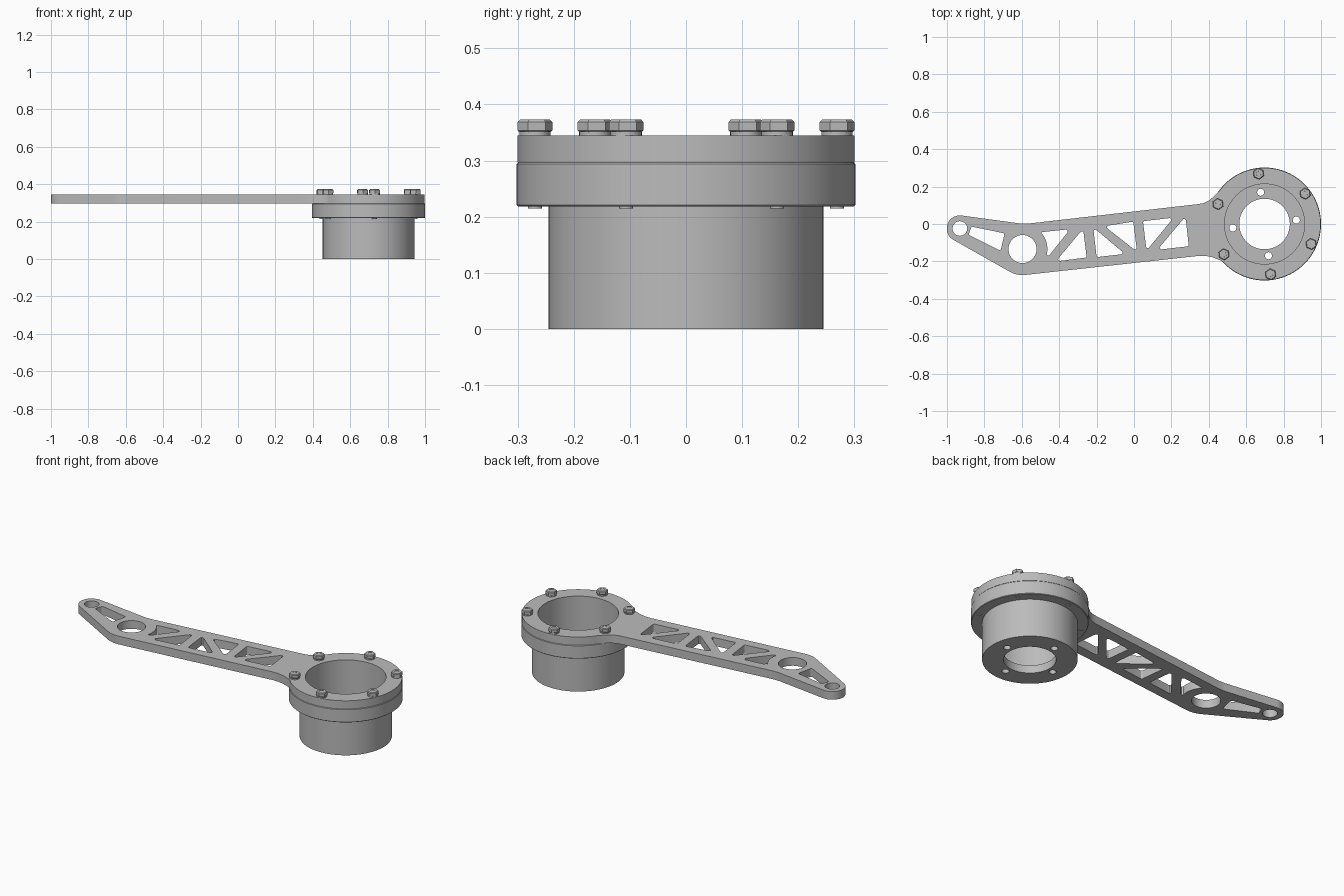
import bpy, bmesh, math
from mathutils import Vector

cube = bpy.data.objects.get("Cube")
if cube:
    bpy.data.objects.remove(cube)

metal = bpy.data.materials.new("grey metal")
metal.use_nodes = True
COLOUR = (0.5, 0.5, 0.5, 1)
metal.diffuse_color = COLOUR
metal.node_tree.nodes["Principled BSDF"].inputs["Base Color"].default_value = COLOUR

HUB = Vector((0.698, 0.0))
TILT = 36.8  # turn of the bolt pattern, in degrees


def polar(center, r, deg):
    a = math.radians(deg)
    return Vector((center[0] + r * math.cos(a), center[1] + r * math.sin(a)))


def arc(center, r, a0, a1, n):
    return [polar(center, r, a0 + (a1 - a0) * i / n) for i in range(n + 1)]


def circle(center, r, n=48):
    return arc(center, r, 0, 360, n)[:-1]


def rounded(corners, r, n=5):
    """Polygon with every corner filleted to radius r."""
    pts = [Vector(c) for c in corners]
    out = []
    for i, p in enumerate(pts):
        u = (pts[i - 1] - p).normalized()
        v = (pts[(i + 1) % len(pts)] - p).normalized()
        half = u.angle(v) / 2
        d = r / math.tan(half)
        a, b = p + u * d, p + v * d
        c = p + (u + v).normalized() * (r / math.sin(half))
        for k in range(n + 1):
            out.append(c + (a.lerp(b, k / n) - c).normalized() * r)
    return out


def finish(obj):
    obj.data.materials.clear()
    obj.data.materials.append(metal)
    bpy.ops.object.select_all(action="DESELECT")
    obj.select_set(True)
    bpy.context.view_layer.objects.active = obj
    bpy.ops.object.shade_smooth_by_angle(angle=math.radians(30))
    return obj


def plate(name, loops, z0, z1):
    """Flat plate: first loop is the outline, the rest are holes."""
    curve = bpy.data.curves.new(name, "CURVE")
    curve.dimensions = "2D"
    curve.fill_mode = "BOTH"
    curve.extrude = (z1 - z0) / 2
    for loop in loops:
        s = curve.splines.new("POLY")
        s.points.add(len(loop) - 1)
        for pt, p in zip(s.points, loop):
            pt.co = (p[0], p[1], 0, 1)
        s.use_cyclic_u = True
    tmp = bpy.data.objects.new(name, curve)
    bpy.context.collection.objects.link(tmp)
    dg = bpy.context.evaluated_depsgraph_get()
    mesh = bpy.data.meshes.new_from_object(tmp.evaluated_get(dg))
    bpy.data.objects.remove(tmp)
    bpy.data.curves.remove(curve)
    bm = bmesh.new()
    bm.from_mesh(mesh)
    bmesh.ops.translate(bm, verts=bm.verts, vec=(0, 0, (z0 + z1) / 2))
    bmesh.ops.remove_doubles(bm, verts=bm.verts, dist=1e-5)
    bmesh.ops.recalc_face_normals(bm, faces=bm.faces)
    bm.to_mesh(mesh)
    bm.free()
    obj = bpy.data.objects.new(name, mesh)
    bpy.context.collection.objects.link(obj)
    return finish(obj)


def lathe(name, center, profile, segs, turn=0):
    """Closed (radius, z) profile turned about a vertical axis."""
    bm = bmesh.new()
    rings = []
    for i in range(segs):
        row = []
        for r, z in profile:
            p = polar(center, r, turn + 360 * i / segs)
            row.append(bm.verts.new((p.x, p.y, z)))
        rings.append(row)
    m = len(profile)
    for i in range(segs):
        a, b = rings[i], rings[(i + 1) % segs]
        for j in range(m):
            k = (j + 1) % m
            bm.faces.new((a[j], b[j], b[k], a[k]))
    bmesh.ops.recalc_face_normals(bm, faces=bm.faces)
    mesh = bpy.data.meshes.new(name)
    bm.to_mesh(mesh)
    bm.free()
    obj = bpy.data.objects.new(name, mesh)
    bpy.context.collection.objects.link(obj)
    return finish(obj)


def cylinder(name, center, r, z0, z1):
    bpy.ops.mesh.primitive_cylinder_add(
        vertices=24, radius=r, depth=z1 - z0,
        location=(center[0], center[1], (z0 + z1) / 2))
    obj = bpy.context.object
    obj.name = name
    return finish(obj)


# Arm outline: hub rim, lower edge, elbow, rounded tip, upper edge
TIP, ELBOW = (-0.931, -0.024), (-0.596, -0.134)
outline = arc(HUB, 0.3, -138, 145, 80)
outline += [(0.42, 0.141), (0.395, 0.122), (0.37, 0.111), (0.34, 0.106)]
outline += [(-0.55, 0.004), (-0.58, 0.002), (-0.61, 0.003)]
outline += arc(TIP, 0.07, 80, 241, 20)
outline += arc(ELBOW, 0.139, 241, 276, 10)
outline += [(0.35, -0.170), (0.385, -0.171), (0.42, -0.178), (0.45, -0.190)]

# Truss windows in the arm
windows = [
    [(-0.868, -0.014), (-0.692, -0.050), (-0.713, -0.144), (-0.885, -0.058)],
    [(-0.258, -0.020), (-0.252, -0.182), (-0.415, -0.200)],
    [(-0.218, -0.018), (-0.200, -0.177), (-0.048, -0.160)],
    [(-0.157, -0.012), (-0.004, 0.013), (0.016, -0.148)],
    [(0.048, 0.015), (0.212, 0.034), (0.067, -0.142)],
    [(0.272, 0.041), (0.296, -0.118), (0.126, -0.138)],
]
windows[1] = [(-0.272, -0.026), (-0.253, -0.179), (-0.418, -0.200)]
windows[5] = [(0.275, 0.040), (0.293, -0.119), (0.125, -0.138)]
holes = [rounded(w, 0.009) for w in windows]
# Window beside the elbow, its inner side following the elbow hole
holes.append(arc(ELBOW, 0.133, -12, 42, 12) + [(-0.488, -0.043), (-0.365, -0.030),
             (-0.354, -0.036), (-0.356, -0.046), (-0.452, -0.166), (-0.461, -0.169)])
holes += [circle(TIP, 0.039), circle(ELBOW, 0.075), circle(HUB, 0.214, 96)]
plate("arm_plate", [outline] + holes, 0.297, 0.345)

# Flanged cup below the arm, with an open floor
cup = lathe("hub_cup", HUB, [
    (0.135, 0), (0.245, 0), (0.245, 0.218), (0.299, 0.218), (0.302, 0.221),
    (0.302, 0.294), (0.299, 0.297), (0.214, 0.297), (0.214, 0.045), (0.135, 0.045)], 96)

# Four small holes through the cup floor
for i in range(4):
    cutter = cylinder("floor_hole_cutter", polar(HUB, 0.171, 7 + 90 * i), 0.019, -0.02, 0.08)
    cutter.hide_render = True
    mod = cup.modifiers.new("floor_hole", "BOOLEAN")
    mod.operation = "DIFFERENCE"
    mod.solver = "EXACT"
    mod.object = cutter
    bpy.context.view_layer.objects.active = cup
    bpy.ops.object.modifier_apply(modifier=mod.name)
    bpy.data.objects.remove(cutter)
finish(cup)

# Six bolts with washers and hex nuts
for i in range(6):
    angle = TILT + 60 * i
    c = polar(HUB, 0.271, angle)
    cylinder(f"washer_{i + 1}", c, 0.028, 0.345, 0.352)
    lathe(f"hex_nut_{i + 1}", c, [
        (0.0135, 0.350), (0.027, 0.350), (0.031, 0.354), (0.031, 0.369),
        (0.027, 0.373), (0.0135, 0.373)], 6, angle)
    cylinder(f"bolt_shank_{i + 1}", c, 0.0125, 0.215, 0.371)
